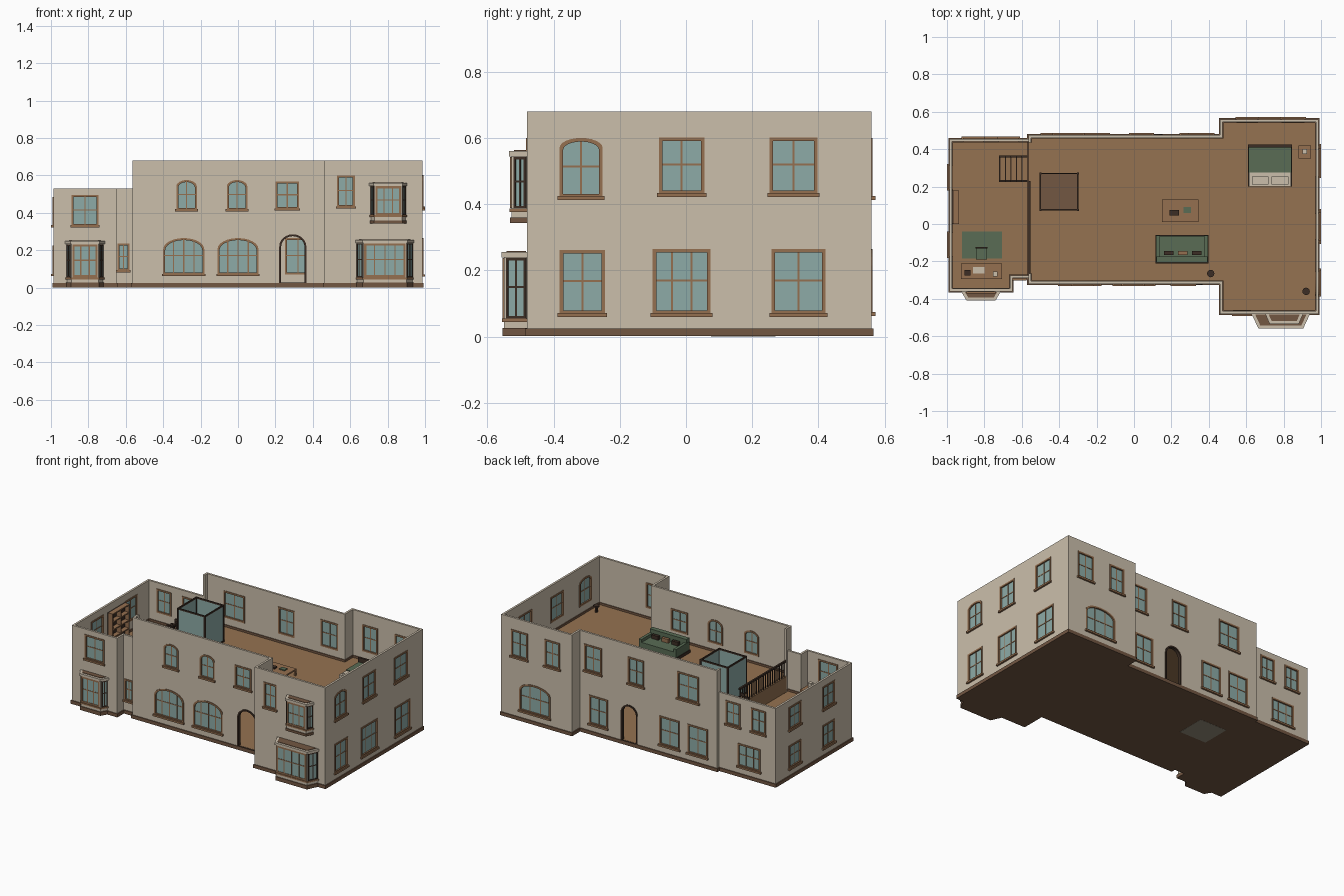
import bpy, bmesh, math
from mathutils import Matrix, Vector

cube = bpy.data.objects.get("Cube")
if cube:
    bpy.data.objects.remove(cube, do_unlink=True)

COLOURS = {
    "cream_plaster": (0.6, 0.52, 0.41), "window_glass": (0.27, 0.41, 0.39),
    "wood": (0.3, 0.16, 0.08), "floor_brown": (0.3, 0.17, 0.083),
    "dark_wood": (0.045, 0.027, 0.018), "plinth_brown": (0.17, 0.095, 0.055),
    "green_cloth": (0.1, 0.15, 0.09), "grey_stone": (0.3, 0.27, 0.2)}
MATS = {}
for key, rgb in COLOURS.items():
    m = bpy.data.materials.new(key)
    m.use_nodes = True
    m.diffuse_color = (*rgb, 1)
    bsdf = next(n for n in m.node_tree.nodes if n.type == 'BSDF_PRINCIPLED')
    bsdf.inputs["Base Color"].default_value = (*rgb, 1)
    bsdf.inputs["Roughness"].default_value = 0.8
    MATS[key] = m

PARTS = {}
FLAT = Matrix.Identity(4)


def part(name, mat):
    return PARTS.setdefault(name, (bmesh.new(), mat))[0]


def prism(bm, pts, d0, d1, M=FLAT):
    low = [bm.verts.new(M @ Vector((*p, d0))) for p in pts]
    top = [bm.verts.new(M @ Vector((*p, d1))) for p in pts]
    bm.faces.new(low[::-1])
    bm.faces.new(top)
    for i in range(len(pts)):
        j = (i + 1) % len(pts)
        bm.faces.new((low[i], low[j], top[j], top[i]))


def box(bm, x0, x1, y0, y1, z0, z1, M=FLAT):
    prism(bm, [(x0, y0), (x1, y0), (x1, y1), (x0, y1)], z0, z1, M)


def ring(bm, outer, inner, d0, d1, M):
    loops = [[bm.verts.new(M @ Vector((*p, d))) for p in pts]
             for pts, d in ((outer, d0), (outer, d1), (inner, d1), (inner, d0))]
    for i in range(len(outer)):
        j = (i + 1) % len(outer)
        for k in range(4):
            a, b = loops[k], loops[(k + 1) % 4]
            bm.faces.new((a[i], a[j], b[j], b[i]))


def offset(path, t, closed=True):
    """Move a plan path to its left by t, with mitred corners."""
    res, n = [], len(path)
    for i in range(n):
        p = Vector(path[i])
        dirs = []
        if closed or i > 0:
            dirs.append((p - Vector(path[i - 1])).normalized())
        if closed or i < n - 1:
            dirs.append((Vector(path[(i + 1) % n]) - p).normalized())
        norms = [Vector((-d.y, d.x)) for d in dirs]
        m = sum(norms, Vector((0, 0))).normalized()
        res.append(tuple(p + m * (t / m.dot(norms[0]))))
    return res


def opening(w, z0, z1, rise):
    h = w / 2
    pts = [(-h, z0), (h, z0)]
    if not rise:
        return pts + [(h, z1), (-h, z1)]
    arc = [math.pi * k / 12 for k in range(13)]
    return pts + [(h * math.cos(a), z1 - rise + rise * math.sin(a)) for a in arc]


def wall_frame(x, y, ux, uy):
    u = Vector((ux, uy)).normalized()
    return Matrix(((u.x, 0, u.y, x), (u.y, 0, -u.x, y), (0, 1, 0, 0), (0, 0, 0, 1)))


T = 0.014   # wall thickness


def window(M, w, z0, z1, rise=0, cols=2, cut=True, trim="wood", f=0.011):
    shape = opening(w, z0, z1, rise)
    inner = opening(w - 2 * f, z0 + f, z1 - f, rise * (1 - 2 * f / w))
    back = -T - 0.004 if cut else -0.002
    ring(part(trim + "_window_frames", trim), shape, inner, back, 0.004, M)
    bars = part(trim + "_glazing_bars", trim)
    g0, g1 = (-0.009, -0.005) if cut else (-0.002, 0.001)
    prism(part("window_glass", "window_glass"), inner, g0, g1, M)
    for c in range(1, cols):
        a = w * (c / cols - 0.5)
        top = z1 - rise + rise * math.sqrt(1 - (2 * a / w) ** 2) - f / 2
        box(bars, a - 0.003, a + 0.003, z0 + f, top, g0 - 0.002, g1 + 0.002, M)
    mid = z0 + 0.52 * (z1 - z0)
    box(bars, f / 2 - w / 2, w / 2 - f / 2, mid - 0.003, mid + 0.003, g0 - 0.002, g1 + 0.002, M)
    if cut:
        prism(part("cutter", "wood"), shape, -0.03, 0.02, M)
        box(part("window_sills", "wood"), -w / 2 - 0.006, w / 2 + 0.006, z0 - 0.008, z0 + 0.004, -0.005, 0.012, M)


def doorway(M, w, z1, rise):
    ring(part("door_frames", "dark_wood"), opening(w, 0.024, z1, rise),
         opening(w - 0.02, 0.026, z1 - 0.01, rise * 0.88), -T - 0.003, 0.005, M)
    prism(part("cutter", "wood"), opening(w, 0.01, z1, rise), -0.03, 0.02, M)


# Outer shell: a tall main block and a lower wing, open at the top
SIDE, JOIN = 0.987, -0.565
main_room = [(JOIN, -0.32), (0.46, -0.32), (0.46, -0.48), (SIDE, -0.48),
             (SIDE, 0.56), (0.46, 0.56), (0.46, 0.475), (JOIN, 0.475)]
main_path = [(JOIN, -0.265)] + main_room + [(JOIN, 0.435)]
wing = [(JOIN, 0.455), (-SIDE, 0.455), (-SIDE, -0.36), (-0.65, -0.36), (-0.65, -0.29), (JOIN, -0.29)]
F_MAIN, F_WING = 0.36, 0.26
for name, path, room, top, level in (("main", main_path, main_room, 0.68, F_MAIN),
                                     ("wing", wing, wing, 0.53, F_WING)):
    strip = path + offset(path, T, False)[::-1]
    prism(part(name + "_walls", "cream_plaster"), strip, 0.02, top)
    skirt = offset(path, T, False) + offset(path, T + 0.005, False)[::-1]
    prism(part("skirting", "plinth_brown"), skirt, level, level + 0.014)
    prism(part("plinth", "plinth_brown"), offset(room, -0.006), 0.001, 0.024)
    prism(part("ground_floor", "floor_brown"), offset(room, 0.005), 0.02, 0.027)
    prism(part("upper_floor", "floor_brown"), offset(room, 0.005), level - 0.012, level)
box(part("upper_floor", "floor_brown"), JOIN, JOIN + 0.012, -0.28, 0.45, F_WING - 0.01, F_MAIN)

# Windows: centre along the wall, width, bottom, top, arch rise, columns
for x, y, w, *rest in (
        (-0.818, -0.36, 0.145, 0.33, 0.495, 0, 2), (-0.612, -0.29, 0.065, 0.09, 0.235, 0, 2),
        (-0.275, -0.32, 0.11, 0.415, 0.575, 0.035), (-0.005, -0.32, 0.11, 0.415, 0.575, 0.035),
        (0.263, -0.32, 0.125, 0.42, 0.567), (-0.29, -0.32, 0.22, 0.07, 0.265, 0.06, 4),
        (0, -0.32, 0.22, 0.07, 0.265, 0.06, 4), (0.577, -0.48, 0.095, 0.43, 0.6)):
    window(wall_frame(x, y, 1, 0), w, *rest)
for x, y, w, *rest in (
        (0.85, 0.56, 0.125, 0.42, 0.6), (0.605, 0.56, 0.115, 0.42, 0.6),
        (0.735, 0.56, 0.23, 0.07, 0.265, 0.05, 3), (0.36, 0.475, 0.13, 0.42, 0.6),
        (0.04, 0.475, 0.12, 0.42, 0.6), (-0.35, 0.475, 0.16, 0.42, 0.6),
        (0.32, 0.475, 0.14, 0.07, 0.265), (-0.21, 0.475, 0.15, 0.07, 0.265),
        (-0.42, 0.475, 0.15, 0.07, 0.265), (-0.67, 0.455, 0.11, 0.33, 0.49),
        (-0.86, 0.455, 0.11, 0.33, 0.49), (-0.79, 0.455, 0.17, 0.07, 0.225, 0, 3)):
    window(wall_frame(x, y, -1, 0), w, *rest)
for y, w, *rest in (
        (-0.317, 0.13, 0.42, 0.6, 0.03), (-0.013, 0.138, 0.43, 0.602), (0.325, 0.145, 0.43, 0.602),
        (-0.313, 0.137, 0.067, 0.262), (-0.013, 0.175, 0.067, 0.265, 0, 3), (0.34, 0.163, 0.067, 0.265)):
    window(wall_frame(SIDE, y, 0, 1), w, *rest)
for y in (0.25, -0.11):
    window(wall_frame(-SIDE, y, 0, -1), 0.13, 0.33, 0.485)
    window(wall_frame(-SIDE, y, 0, -1), 0.13, 0.07, 0.225)
doorway(wall_frame(0.293, -0.32, 1, 0), 0.145, 0.285, 0.065)
doorway(wall_frame(0.09, 0.475, -1, 0), 0.125, 0.275, 0.06)


# Bay windows
def bay(cx, y, w_wall, w_front, depth, z0, z1, cols):
    a, b = w_wall / 2, w_front / 2
    plan = [(cx - a, y + 0.005), (cx - b, y - depth), (cx + b, y - depth), (cx + a, y + 0.005)]
    prism(part("bay_walls", "cream_plaster"), plan, z0, z1)
    prism(part("bay_cornices", "cream_plaster"), offset(plan, -0.008), z1 - 0.016, z1)
    prism(part("bay_roofs", "plinth_brown"), offset(plan, 0.008), z1, z1 + 0.003)
    prism(part("bay_sills", "wood"), offset(plan, -0.006), z0 + 0.032, z0 + 0.042)
    low = 0.001 if z0 < 0.1 else z0 - 0.002
    prism(part("bay_bases", "plinth_brown"), offset(plan, -0.005), low, z0 + 0.014)
    lo, hi = z0 + 0.043, z1 - 0.018
    window(wall_frame(cx, y - depth, 1, 0), w_front - 0.01, lo, hi, 0, cols, False)
    for s in (0, 2):
        p, q = Vector(plan[s]), Vector(plan[s + 1])
        c = (p + q) / 2
        window(wall_frame(c.x, c.y, *(q - p)), (q - p).length - 0.016, lo, hi, 0, 2, False, "dark_wood", 0.007)


bay(0.785, -0.48, 0.3, 0.23, 0.07, 0.012, 0.255, 4)
bay(0.803, -0.48, 0.19, 0.145, 0.047, 0.345, 0.56, 3)
bay(-0.818, -0.36, 0.2, 0.145, 0.042, 0.012, 0.248, 3)

# Glass lift shaft with a dark frame
shaft = part("lift_frame", "dark_wood")
x0, x1, y0, y1, top = -0.5, -0.3, 0.075, 0.27, 0.61
for x in (x0, x1):
    for y in (y0, y1):
        box(shaft, x - 0.005, x + 0.005, y - 0.005, y + 0.005, 0.027, top)
    for z in (F_MAIN, top - 0.01):
        box(shaft, x - 0.004, x + 0.004, y0, y1, z, z + 0.01)
    box(part("lift_glass", "window_glass"), x - 0.002, x + 0.002, y0, y1, 0.03, top - 0.005)
for y in (y0, y1):
    for z in (F_MAIN, top - 0.01):
        box(shaft, x0, x1, y - 0.004, y + 0.004, z, z + 0.01)
    box(part("lift_glass", "window_glass"), x0, x1, y - 0.002, y + 0.002, 0.03, top - 0.005)
box(part("lift_floor", "plinth_brown"), x0, x1, y0, y1, F_MAIN, F_MAIN + 0.004)
box(part("lift_pit", "grey_stone"), x0, x1, y0, y1, 0, 0.004)

# Stairs down to the wing, and the balustrade along the edge
steps, rails = part("stairs", "floor_brown"), part("balustrade", "dark_wood")
for i in range(5):
    x = -0.57 - 0.03 * i
    z = F_MAIN - 0.018 * (i + 1)
    box(steps, x - 0.03, x, 0.235, 0.355, F_WING, z)
    box(rails, x - 0.031, x - 0.025, 0.235, 0.355, z - 0.006, z + 0.001)
    for y in (0.23, 0.36):
        box(rails, x - 0.018, x - 0.012, y - 0.003, y + 0.003, F_WING, z + 0.09)
        box(rails, x - 0.031, x + 0.001, y - 0.005, y + 0.005, z + 0.08, z + 0.1)
for i in range(21):
    y = 0.22 - 0.0245 * i
    box(rails, -0.562, -0.556, y - 0.003, y + 0.003, F_MAIN, F_MAIN + 0.1)
box(rails, -0.565, -0.553, -0.28, 0.23, F_MAIN + 0.096, F_MAIN + 0.108)


# Furniture: plan extents, then heights above the floor
def item(name, mat, x0, x1, y0, y1, h0, h1, floor=F_MAIN):
    box(part(name, mat), x0, x1, y0, y1, floor + h0, floor + h1)


def table(name, x0, x1, y0, y1, h, floor=F_MAIN):
    item(name, "wood", x0, x1, y0, y1, h - 0.01, h, floor)
    for x in (x0, x1 - 0.01):
        for y in (y0, y1 - 0.01):
            item(name, "wood", x, x + 0.01, y, y + 0.01, 0, h, floor)


item("bed_frame", "dark_wood", 0.61, 0.845, 0.2, 0.41, 0.005, 0.025)
item("bed_end_board", "dark_wood", 0.61, 0.845, 0.41, 0.425, 0, 0.085)
item("mattress", "cream_plaster", 0.615, 0.84, 0.2, 0.41, 0.025, 0.05)
item("blanket", "green_cloth", 0.613, 0.842, 0.275, 0.412, 0.024, 0.055)
for x in (0.63, 0.735):
    item("pillows", "cream_plaster", x, x + 0.09, 0.21, 0.255, 0.05, 0.062)
table("nightstand", 0.88, 0.945, 0.35, 0.42, 0.05)
item("bedside_lamp", "cream_plaster", 0.9, 0.925, 0.375, 0.4, 0.05, 0.085)
table("low_table", 0.15, 0.345, 0.01, 0.13, 0.045)
item("table_box", "dark_wood", 0.19, 0.24, 0.045, 0.075, 0.045, 0.055)
item("table_book", "green_cloth", 0.265, 0.305, 0.06, 0.09, 0.045, 0.052)
item("sofa_base", "dark_wood", 0.115, 0.398, -0.21, -0.06, 0, 0.02)
item("sofa_seat", "green_cloth", 0.12, 0.393, -0.205, -0.063, 0.02, 0.055)
item("sofa_back", "green_cloth", 0.12, 0.393, -0.207, -0.175, 0.05, 0.1)
for x in (0.118, 0.375):
    item("sofa_arms", "green_cloth", x, x + 0.02, -0.205, -0.062, 0.02, 0.075)
for x, mat in ((0.16, "dark_wood"), (0.235, "wood"), (0.31, "dark_wood")):
    item(mat + "_cushions", mat, x, x + 0.05, -0.165, -0.145, 0.055, 0.08)
for x, y in ((0.41, -0.265), (0.92, -0.36)):
    disc = [(x + 0.02 * math.cos(k * math.pi / 6), y + 0.02 * math.sin(k * math.pi / 6)) for k in range(12)]
    prism(part("stools", "dark_wood"), disc, F_MAIN + 0.038, F_MAIN + 0.048)
    item("stools", "dark_wood", x - 0.006, x + 0.006, y - 0.006, y + 0.006, 0, 0.04)
item("rug", "green_cloth", -0.92, -0.705, -0.185, -0.04, 0, 0.004, F_WING)
table("desk", -0.925, -0.705, -0.295, -0.21, 0.07, F_WING)
item("desk_box", "dark_wood", -0.905, -0.875, -0.275, -0.245, 0.07, 0.09, F_WING)
item("desk_papers", "cream_plaster", -0.86, -0.8, -0.265, -0.23, 0.07, 0.075, F_WING)
item("desk_lamp", "cream_plaster", -0.755, -0.73, -0.28, -0.255, 0.07, 0.105, F_WING)
item("chair_seat", "green_cloth", -0.845, -0.785, -0.19, -0.13, 0.035, 0.045, F_WING)
item("chair_legs", "dark_wood", -0.84, -0.79, -0.185, -0.135, 0, 0.035, F_WING)
item("chair_back", "dark_wood", -0.847, -0.783, -0.132, -0.122, 0, 0.09, F_WING)
item("bookcase_back", "dark_wood", -0.973, -0.965, 0, 0.18, 0, 0.22, F_WING)
for k in range(5):
    item("bookcase_shelves", "wood", -0.967, -0.935, 0, 0.18, k * 0.053, k * 0.053 + 0.008, F_WING)
for y in (0, 0.086, 0.172):
    item("bookcase_sides", "wood", -0.967, -0.935, y, y + 0.008, 0, 0.22, F_WING)

# Turn every part into an object, then cut the openings
for name, (bm, mat) in PARTS.items():
    bmesh.ops.recalc_face_normals(bm, faces=bm.faces[:])
    me = bpy.data.meshes.new(name)
    bm.to_mesh(me)
    bm.free()
    me.materials.append(MATS[mat])
    bpy.context.scene.collection.objects.link(bpy.data.objects.new(name, me))
cutter = bpy.data.objects["cutter"]
cutter.hide_render = True
for name in ("main_walls", "wing_walls"):
    ob = bpy.data.objects[name]
    mod = ob.modifiers.new("openings", 'BOOLEAN')
    mod.operation, mod.solver, mod.object = 'DIFFERENCE', 'EXACT', cutter
    bpy.context.view_layer.objects.active = ob
    bpy.ops.object.modifier_apply(modifier=mod.name)
bpy.data.objects.remove(cutter, do_unlink=True)
